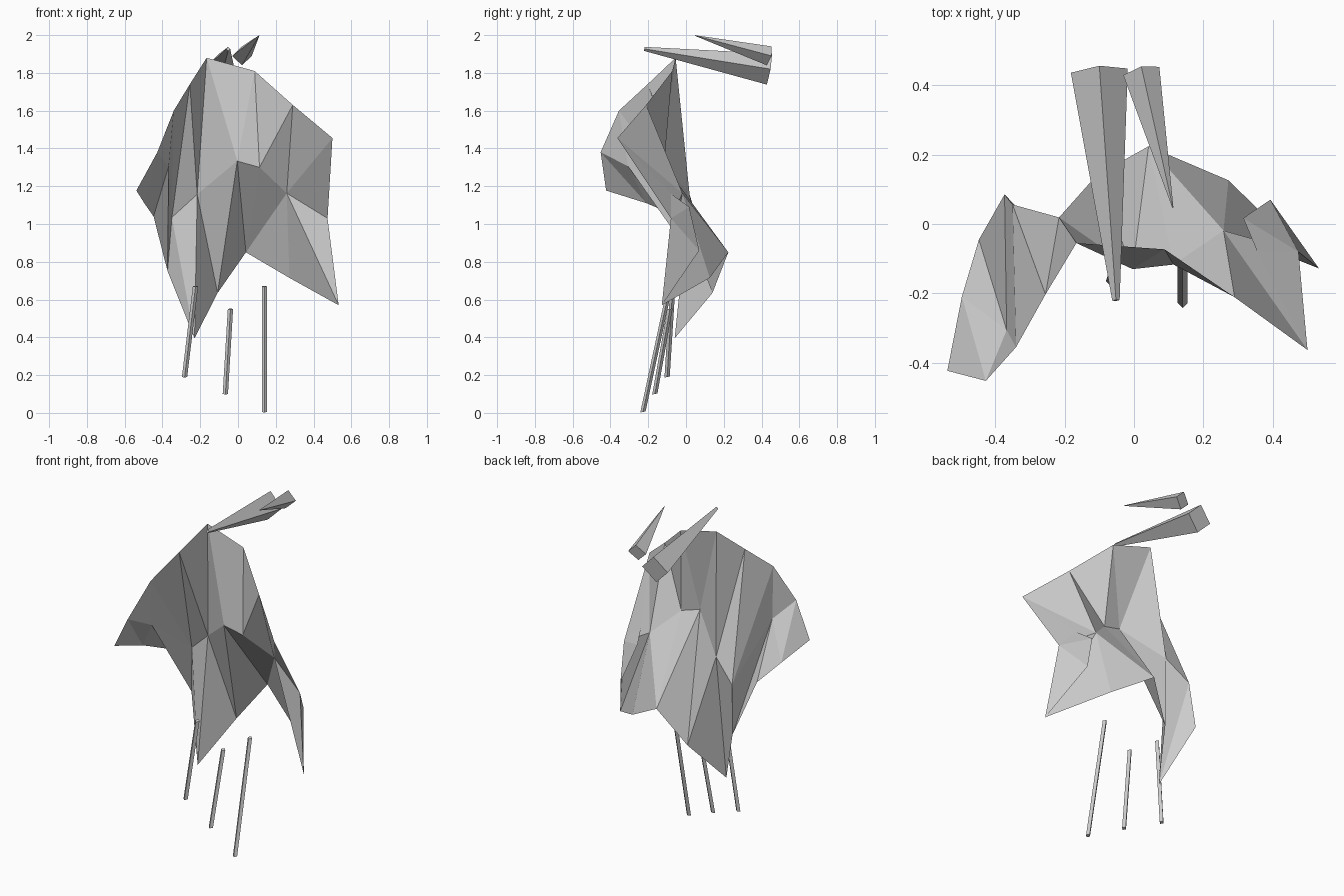
import bpy
import bmesh
from mathutils import Vector

cube = bpy.data.objects.get("Cube")
if cube:
    bpy.data.objects.remove(cube)

# One plain colour for everything
grey = bpy.data.materials.new("plain_grey")
grey.use_nodes = True
tone = (0.6, 0.6, 0.6, 1.0)
grey.diffuse_color = tone
grey.node_tree.nodes["Principled BSDF"].inputs["Base Color"].default_value = tone


def finish(name, bm):
    """Turn a bmesh into a flat-shaded object."""
    mesh = bpy.data.meshes.new(name)
    bm.normal_update()
    bm.to_mesh(mesh)
    bm.free()
    mesh.materials.append(grey)
    obj = bpy.data.objects.new(name, mesh)
    bpy.context.collection.objects.link(obj)
    return obj


def add_row(bm, points):
    return [bm.verts.new(p) for p in points]


def add_strip(bm, upper, lower, steps):
    """Stitch two rows with triangles; U steps along upper, L along lower."""
    u = l = 0
    for step in steps:
        if step == "U":
            bm.faces.new((upper[u], lower[l], upper[u + 1]))
            u += 1
        else:
            bm.faces.new((upper[u], lower[l], lower[l + 1]))
            l += 1


def add_fan(bm, centre, ring):
    for a, b in zip(ring, ring[1:]):
        bm.faces.new((centre, a, b))


def tapered_bar(name, end_a, end_b, side, up, scale_a=1.0):
    """Four-sided bar with a diamond section, scaled at its first end."""
    bm = bmesh.new()
    side, up = Vector(side), Vector(up)
    diamond = (side, up, -side, -up)
    first = add_row(bm, [Vector(end_a) + d * scale_a for d in diamond])
    last = add_row(bm, [Vector(end_b) + d for d in diamond])
    bm.faces.new(first)
    bm.faces.new(last[::-1])
    for i in range(len(diamond)):
        j = (i + 1) % len(diamond)
        bm.faces.new((first[j], first[i], last[i], last[j]))
    bmesh.ops.recalc_face_normals(bm, faces=bm.faces)
    return finish(name, bm)


# Folded sheet: crest, middle fold and hem, all running from right to left
sheet = bmesh.new()
crest = add_row(sheet, [
    (-.34, -.355, 1.6), (-.255, -.203, 1.74), (-.166, -.055, 1.88),
    (.088, -.073, 1.81), (.29, -.211, 1.63), (.5, -.363, 1.455)])
fold = add_row(sheet, [
    (-.35, .056, 1.035), (-.216, .019, 1.157), (-.004, -.13, 1.333),
    (.114, -.117, 1.3), (.258, -.019, 1.163), (.474, -.08, 1.03)])
hem = add_row(sheet, [
    (-.373, .085, .75), (-.23, -.06, .395), (-.108, .14, .635),
    (.042, .224, .85), (.272, .126, .715), (.533, -.128, .57)])
add_strip(sheet, crest, fold, "UL" * 5)
add_strip(sheet, fold, hem, "LULULUULLU")

# Flap turned back at the left end
left_rim = add_row(sheet, [
    (.355, -.079, 1.16), (.315, .017, 1.09), (.393, .07, .86)])
add_fan(sheet, fold[-1], [hem[-1], *left_rim[::-1], crest[-1]])

# Wing turned forward at the right end
pocket, wing_tip, wing_top, wing_low, wing_back = add_row(sheet, [
    (-.367, -.306, 1.305), (-.538, -.423, 1.177), (-.427, -.452, 1.38),
    (-.496, -.209, 1.11), (-.447, -.045, 1.04)])
add_fan(sheet, pocket, [fold[0], crest[0], wing_top, wing_low,
                        wing_back, hem[0], fold[0]])
sheet.faces.new((wing_low, wing_top, wing_tip))
finish("folded_sheet", sheet)

# Two spikes above the sheet
tapered_bar("large_spike", (-.052, -.22, 1.927), (-.1, .442, 1.82),
            (.082, .006, 0), (0, .014, .082), .13)
tapered_bar("small_spike", (.112, .047, 1.998), (.021, .441, 1.89),
            (.052, .012, 0), (0, .013, .05), .03)

# Three loose rods below the sheet
rods = {
    "left_rod": ((.14, -.085, .67), (.14, -.228, .005)),
    "middle_rod": ((-.04, -.085, .55), (-.067, -.165, .1)),
    "right_rod": ((-.225, -.07, .67), (-.283, -.1, .19)),
}
for name, (top, bottom) in rods.items():
    tapered_bar(name, top, bottom, (.014, 0, 0), (0, .014, .003))
